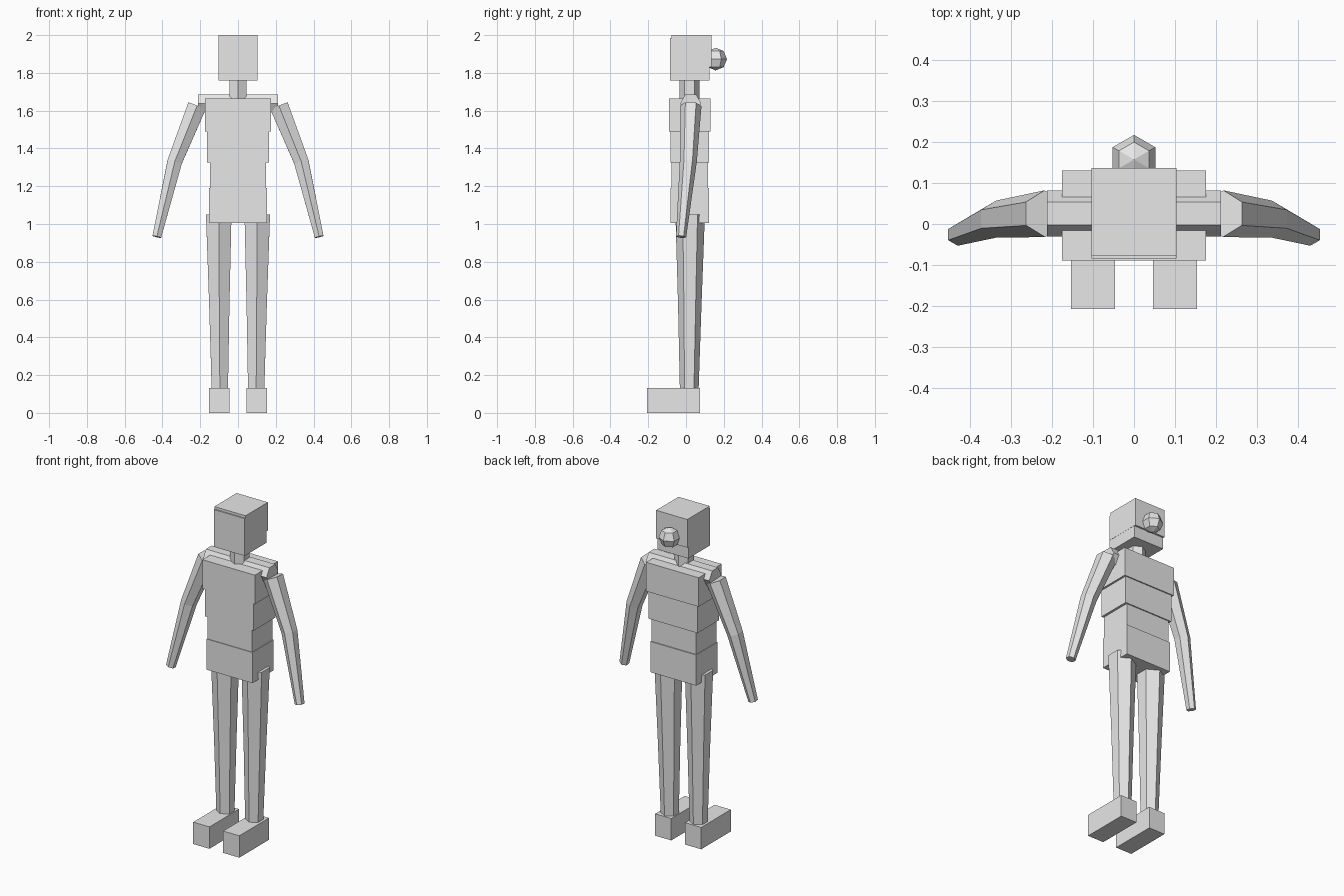
import bpy, bmesh, math
from mathutils import Vector

if "Cube" in bpy.data.objects:
    bpy.data.objects.remove(bpy.data.objects["Cube"], do_unlink=True)

# Single plain colour
grey = bpy.data.materials.new("light_grey")
grey.use_nodes = True
GREY = (0.8, 0.8, 0.8, 1)
grey.diffuse_color = GREY
for node in grey.node_tree.nodes:
    if node.type == 'BSDF_PRINCIPLED':
        node.inputs["Base Color"].default_value = GREY


def finish(name, bm):
    bmesh.ops.recalc_face_normals(bm, faces=bm.faces)
    mesh = bpy.data.meshes.new(name)
    bm.to_mesh(mesh)
    bm.free()
    mesh.materials.append(grey)
    obj = bpy.data.objects.new(name, mesh)
    bpy.context.collection.objects.link(obj)
    return obj


def box(name, x, y, z):
    """Box from (min, max) ranges."""
    bm = bmesh.new()
    bmesh.ops.create_cube(bm, size=1)
    for v in bm.verts:
        v.co = Vector([(a + b) / 2 + c * (b - a) for c, (a, b) in zip(v.co, (x, y, z))])
    return finish(name, bm)


def limb(name, path, side=Vector((0, 1, 0))):
    """Six-sided tapered tube through (point, radius) pairs, one edge along side."""
    bm = bmesh.new()
    pts = [Vector(p) for p, r in path]
    rings = []
    for i, (p, r) in enumerate(path):
        along = Vector((0, 0, 0))
        if i > 0:
            along += (pts[i] - pts[i - 1]).normalized()
        if i < len(pts) - 1:
            along += (pts[i + 1] - pts[i]).normalized()
        along.normalize()
        u = (side - along * side.dot(along)).normalized()
        w = along.cross(u)
        rings.append([bm.verts.new(pts[i] + r * (math.cos(k * math.pi / 3) * u
                                                 + math.sin(k * math.pi / 3) * w))
                      for k in range(6)])
    for a, b in zip(rings, rings[1:]):
        for k in range(6):
            n = (k + 1) % 6
            bm.faces.new((a[k], a[n], b[n], b[k]))
    bm.faces.new(rings[0])
    bm.faces.new(rings[-1])
    return finish(name, bm)


# Head: face block, slightly offset hair block, and a faceted bun
box("head", (-0.103, 0.103), (-0.084, 0.125), (1.76, 1.985))
box("hair", (-0.104, 0.104), (-0.077, 0.136), (1.83, 2.0))
bm = bmesh.new()
bmesh.ops.create_uvsphere(bm, u_segments=6, v_segments=4, radius=0.06)
bmesh.ops.translate(bm, verts=bm.verts, vec=(0, 0.157, 1.873))
finish("hair_bun", bm)

# Neck and shoulder bar
limb("neck", [((0, 0.018, 1.6), 0.053), ((0, 0.018, 1.78), 0.053)])
limb("shoulder_bar", [((-0.212, 0.025, 1.638), 0.056), ((0.212, 0.025, 1.638), 0.056)])

# Torso blocks
box("chest", (-0.175, 0.175), (-0.089, 0.13), (1.49, 1.665))
box("ribs", (-0.163, 0.163), (-0.083, 0.123), (1.325, 1.49))
box("waist", (-0.149, 0.149), (-0.078, 0.116), (1.19, 1.325))
box("pelvis", (-0.153, 0.153), (-0.082, 0.122), (1.005, 1.19))

# Arms, legs and feet on both sides
for label, s in (("left", 1), ("right", -1)):
    limb(label + "_arm", [((s * 0.217, 0.025, 1.625), 0.057),
                          ((s * 0.335, 0.012, 1.33), 0.045),
                          ((s * 0.43, -0.026, 0.932), 0.027)])
    limb(label + "_leg", [((s * 0.102, 0.022, 1.05), 0.078),
                          ((s * 0.099, 0.02, 0.57), 0.062),
                          ((s * 0.096, 0.017, 0.1), 0.049)])
    box(label + "_foot", tuple(sorted((s * 0.046, s * 0.154))), (-0.207, 0.075), (0, 0.132))
